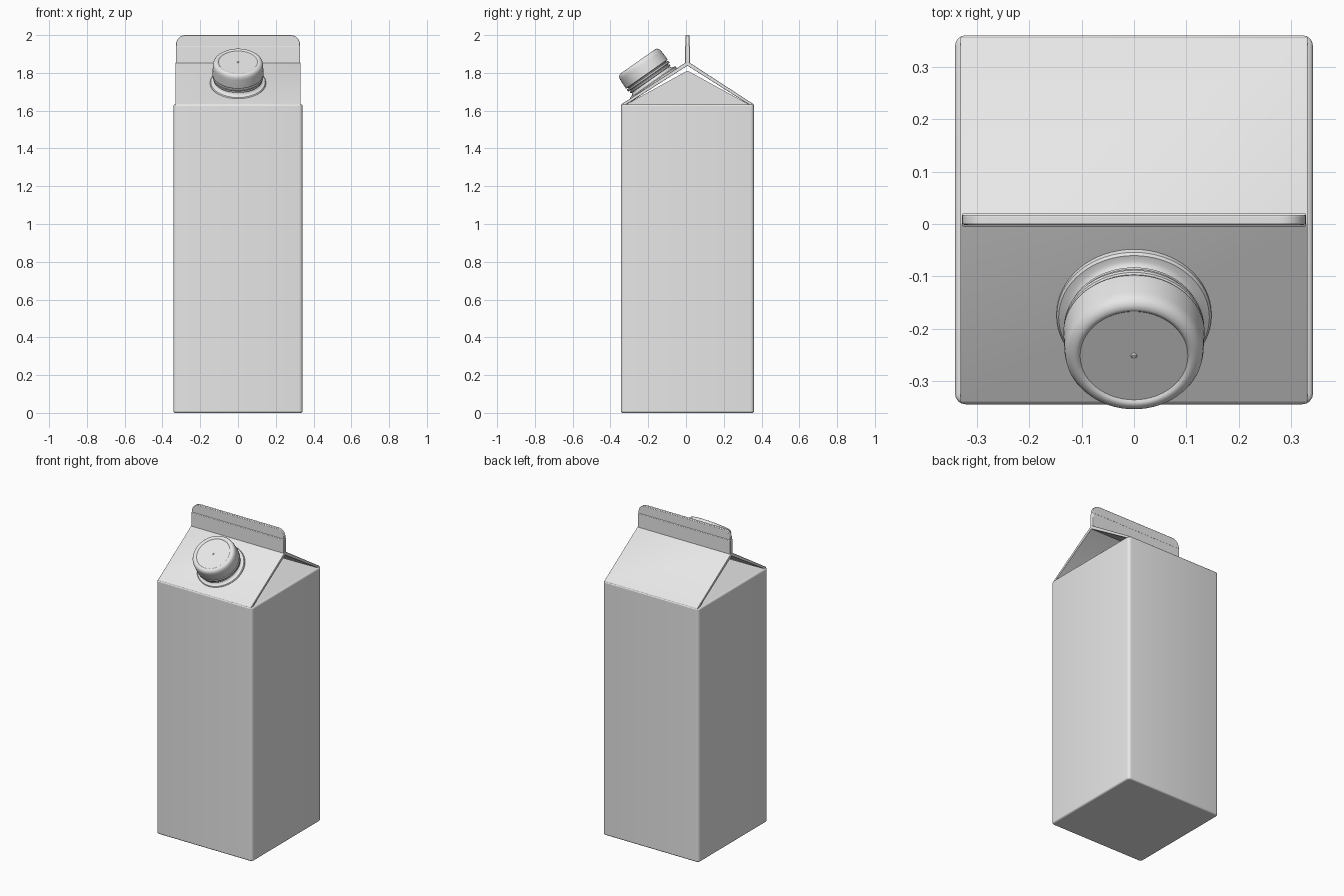
import bpy, bmesh, math
from mathutils import Vector, Matrix

if "Cube" in bpy.data.objects:
    bpy.data.objects.remove(bpy.data.objects["Cube"], do_unlink=True)

MID = 0.008            # depth centre of the carton
HX, HY = 0.342, 0.3525  # half width and half depth
EAVE, RIDGE = 1.63, 1.852

grey = bpy.data.materials.new("light grey")
grey.use_nodes = True
grey.diffuse_color = (0.8, 0.8, 0.8, 1)
grey.node_tree.nodes["Principled BSDF"].inputs["Base Color"].default_value = (0.8, 0.8, 0.8, 1)


def make(name, bm, bevel=0.0, segments=2, smooth=True):
    """Turn a bmesh into a finished object."""
    bmesh.ops.recalc_face_normals(bm, faces=bm.faces)
    me = bpy.data.meshes.new(name)
    bm.to_mesh(me)
    bm.free()
    me.materials.append(grey)
    ob = bpy.data.objects.new(name, me)
    bpy.context.collection.objects.link(ob)
    if bevel:
        mod = ob.modifiers.new("soft edges", "BEVEL")
        mod.width, mod.segments = bevel, segments
        mod.limit_method, mod.angle_limit = "ANGLE", math.radians(25)
    if smooth:
        bpy.ops.object.select_all(action="DESELECT")
        ob.select_set(True)
        bpy.context.view_layer.objects.active = ob
        bpy.ops.object.shade_smooth_by_angle(angle=math.radians(35))
    return ob


def prism(name, points, push, bevel=0.0):
    """Extrude a closed 3D outline along a vector."""
    bm = bmesh.new()
    face = bm.faces.new([bm.verts.new(p) for p in points])
    out = bmesh.ops.extrude_face_region(bm, geom=[face])
    moved = [v for v in out["geom"] if isinstance(v, bmesh.types.BMVert)]
    bmesh.ops.translate(bm, verts=moved, vec=Vector(push))
    return make(name, bm, bevel)


# Body: tall box with softly rounded upright corners
bm = bmesh.new()
bmesh.ops.create_cube(bm, size=1)
for v in bm.verts:
    v.co = (v.co.x * 2 * HX, MID + v.co.y * 2 * HY, (v.co.z + 0.5) * (EAVE + 0.003))
upright = [e for e in bm.edges if abs(e.verts[0].co.z - e.verts[1].co.z) > 1]
bmesh.ops.bevel(bm, geom=upright, offset=0.02, segments=4, profile=0.5, affect="EDGES")
make("body", bm, 0.009, 3)

# Gusset core: side triangles folded inwards below the roof
bm = bmesh.new()
base = [bm.verts.new((sx * 0.336, MID + sy * 0.338, EAVE - 0.004))
        for sx, sy in ((-1, -1), (1, -1), (1, 1), (-1, 1))]
top = [bm.verts.new((s * 0.03, MID, RIDGE - 0.04)) for s in (-1, 1)]
for f in ((base[0], base[1], top[1], top[0]), (base[2], base[3], top[0], top[1]),
          (base[1], base[2], top[1]), (base[3], base[0], top[0]), tuple(base[::-1])):
    bm.faces.new(f)
make("folded_gussets", bm, smooth=False)

# Roof: folded sheet running across the carton
half = [(HY - 0.002, EAVE - 0.006), (HY - 0.004, EAVE + 0.005), (0.008, RIDGE + 0.004)]
under = [(HY - 0.014, EAVE - 0.006), (0.0, RIDGE - 0.014)]
outline = ([(-y, z) for y, z in half] + half[::-1] + [under[0], under[1], (-under[0][0], under[0][1])])
prism("roof", [(-0.332, MID + y, z) for y, z in outline], (0.664, 0, 0), 0.002)


def fin(name, hx, bottom, height, radius, thick):
    """Upright plate with rounded upper corners."""
    pts = [(-hx, bottom), (hx, bottom)]
    for i in range(9):
        a = math.radians(i * 90 / 8)
        pts.append((hx - radius + radius * math.cos(a), height - radius + radius * math.sin(a)))
    pts += [(-x, z) for x, z in pts[:1:-1]]
    return prism(name, [(x, MID - thick / 2, z) for x, z in pts], (0, thick, 0), 0.003)


# Sealed top fin, slightly thicker below the seam line
fin("top_fin", 0.328, RIDGE - 0.01, 2.0, 0.05, 0.019)
fin("fin_seal", 0.329, RIDGE - 0.01, 1.943, 0.004, 0.025)


def lathe(name, profile, matrix, steps=64):
    """Revolve (radius, height) points around a tilted axis."""
    bm = bmesh.new()
    rings = []
    for r, h in profile:
        if r == 0:
            rings.append([bm.verts.new((0, 0, h))] * steps)
        else:
            rings.append([bm.verts.new((r * math.cos(2 * math.pi * i / steps),
                                        r * math.sin(2 * math.pi * i / steps), h))
                          for i in range(steps)])
    for a, b in zip(rings, rings[1:]):
        for i in range(steps):
            j = (i + 1) % steps
            bm.faces.new(list(dict.fromkeys((a[i], a[j], b[j], b[i]))))
    bm.transform(matrix)
    return make(name, bm)


# Spout and screw cap, square to the front slope
tilt = Matrix.Translation((0, -0.172, 1.743)) @ Matrix.Rotation(math.radians(35), 4, "X")
lathe("spout", [(0, -0.012), (0.148, -0.012), (0.148, 0.006), (0.144, 0.011), (0.132, 0.013),
                (0.125, 0.018), (0.122, 0.026), (0.129, 0.029), (0.129, 0.035),
                (0.122, 0.038), (0.122, 0.06), (0, 0.06)], tilt)
lathe("tamper_band", [(0.118, 0.042), (0.131, 0.042), (0.134, 0.045), (0.134, 0.053),
                      (0.131, 0.056), (0.118, 0.056)], tilt)
lathe("screw_cap", [(0, 0.06), (0.132, 0.06), (0.135, 0.063), (0.133, 0.115), (0.131, 0.128),
                    (0.127, 0.136), (0.120, 0.142), (0.112, 0.144), (0.107, 0.143),
                    (0.103, 0.139), (0.098, 0.139), (0.006, 0.139), (0.004, 0.142),
                    (0, 0.142)], tilt)
